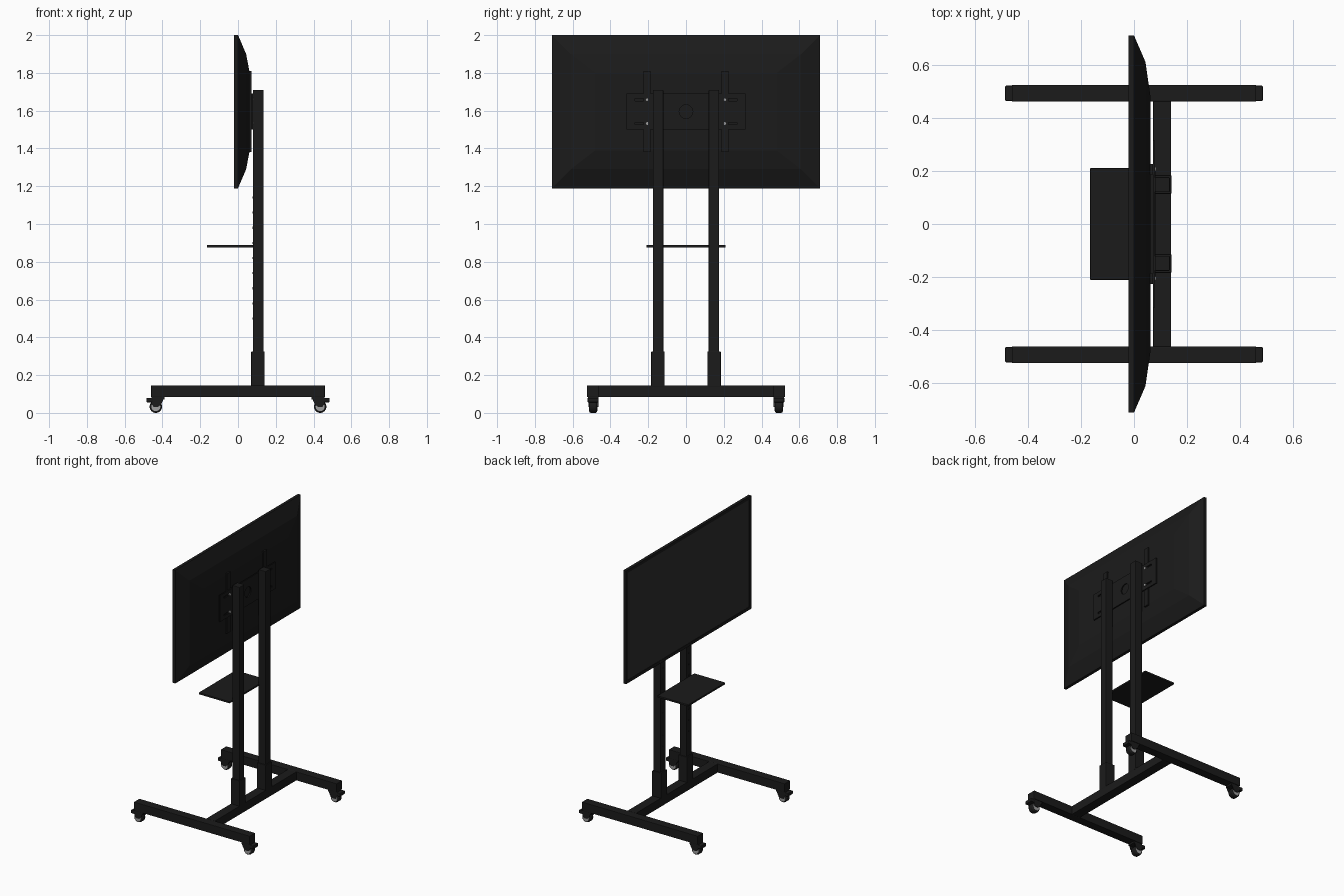
import bpy, bmesh
from math import pi

if "Cube" in bpy.data.objects:
    bpy.data.objects.remove(bpy.data.objects["Cube"])


def material(name, v):
    m = bpy.data.materials.new(name)
    m.diffuse_color = (v, v, v, 1)
    m.use_nodes = True
    m.node_tree.nodes["Principled BSDF"].inputs["Base Color"].default_value = m.diffuse_color
    return m


BLACK = material("black_metal", 0.011)
GLASS = material("screen_glass", 0.027)
STEEL = material("steel", 0.35)


def finish(name, bm, mat=BLACK, bevel=0.0, smooth=False):
    bmesh.ops.recalc_face_normals(bm, faces=bm.faces)
    me = bpy.data.meshes.new(name)
    bm.to_mesh(me)
    bm.free()
    me.materials.append(mat)
    ob = bpy.data.objects.new(name, me)
    bpy.context.collection.objects.link(ob)
    if bevel:
        b = ob.modifiers.new("bevel", 'BEVEL')
        b.width, b.segments, b.limit_method = bevel, 2, 'ANGLE'
    if smooth:
        bpy.ops.object.select_all(action='DESELECT')
        ob.select_set(True)
        bpy.context.view_layer.objects.active = ob
        bpy.ops.object.shade_smooth_by_angle()
    return ob


def box(name, x, y, z, mat=BLACK, bevel=0.0):
    bm = bmesh.new()
    bmesh.ops.create_cube(bm, size=1)
    for v in bm.verts:
        v.co = [(a + b) / 2 + c * (b - a) for (a, b), c in zip((x, y, z), v.co)]
    return finish(name, bm, mat, bevel)


def cylinder(name, centre, radius, depth, axis, mat=BLACK, bevel=0.0, n=24):
    bm = bmesh.new()
    bmesh.ops.create_cone(bm, cap_ends=True, segments=n, radius1=radius,
                          radius2=radius, depth=depth)
    ob = finish(name, bm, mat, bevel, True)
    ob.location = centre
    ob.rotation_euler = (0, pi / 2, 0) if axis == 'x' else (pi / 2, 0, 0)
    return ob


def prism(name, pts, y0, y1):
    bm = bmesh.new()
    f = bm.faces.new([bm.verts.new((x, y0, z)) for x, z in pts])
    ext = bmesh.ops.extrude_face_region(bm, geom=[f])["geom"]
    for v in ext:
        if isinstance(v, bmesh.types.BMVert):
            v.co.y = y1
    return finish(name, bm)


ZC = 1.595  # height of the screen centre

# television body: nested rectangles from recessed front to tapered back
rings = [(-0.017, 0.69, 0.385), (-0.021, 0.69, 0.385), (-0.021, 0.71, 0.406),
         (0.0, 0.71, 0.406), (0.043, 0.61, 0.305), (0.062, 0.48, 0.205)]
bm = bmesh.new()
loops = [[bm.verts.new((x, sy * hy, ZC + sz * hz))
          for sy, sz in ((-1, -1), (1, -1), (1, 1), (-1, 1))] for x, hy, hz in rings]
for a, b in zip(loops, loops[1:]):
    for i in range(4):
        j = (i + 1) % 4
        bm.faces.new((a[i], a[j], b[j], b[i]))
bm.faces.new(loops[0])
bm.faces.new(loops[-1])
finish("television_body", bm)
box("screen_panel", (-0.0185, -0.016), (-0.69, 0.69), (ZC - 0.385, ZC + 0.385), GLASS)

# wall-mount plate with centre hole and slots
plate = box("mount_plate", (0.071, 0.079), (-0.315, 0.315), (1.5, 1.69))
cutters = [cylinder("hole_cutter", (0.075, 0, ZC), 0.036, 0.05, 'x', n=32)]
for s in (-1, 1):
    for z in (1.532, 1.658):
        y = sorted((s * 0.195, s * 0.27))
        cutters.append(box("slot_cutter", (0.06, 0.09), y, (z - 0.006, z + 0.006)))
        cylinder("mount_bolt", (0.079, s * 0.206, z), 0.008, 0.008, 'x', STEEL, n=12)
for c in cutters:
    c.hide_render = True
    c.hide_set(True)
    m = plate.modifiers.new("cut", 'BOOLEAN')
    m.object, m.operation, m.solver = c, 'DIFFERENCE', 'EXACT'

for s in (-1, 1):
    # vertical mount rails
    box("mount_rail", (0.06, 0.072), sorted((s * 0.187, s * 0.226)), (1.38, 1.81))
    # uprights and their base sleeves
    box("upright", (0.079, 0.135), sorted((s * 0.12, s * 0.176)), (0.14, 1.71), bevel=0.003)
    box("upright_sleeve", (0.07, 0.141), sorted((s * 0.113, s * 0.184)), (0.14, 0.325), bevel=0.003)
    # adjustment holes down the viewer side of each upright
    for i in range(9):
        cylinder("adjust_bolt", (0.079, s * 0.148, 0.5 + i * 0.08), 0.006, 0.003, 'x', n=10)
    # floor legs
    box("floor_leg", (-0.46, 0.46), sorted((s * 0.461, s * 0.524)), (0.083, 0.145), bevel=0.003)

box("base_crossbar", (0.072, 0.14), (-0.462, 0.462), (0.083, 0.145), bevel=0.002)
box("shelf", (-0.165, 0.081), (-0.21, 0.21), (0.876, 0.889), bevel=0.002)

# casters: fork, wheel, hub and brake tab at each leg end
for sx in (-1, 1):
    for sy in (-1, 1):
        cx, cy = sx * 0.435, sy * 0.492
        fork = [(cx + sx * a, z) for a, z in
                ((0.024, 0.084), (-0.045, 0.084), (-0.03, 0.048), (-0.012, 0.032),
                 (0.012, 0.032), (0.024, 0.05))]
        for s in (-1, 1):
            prism("caster_fork", fork, cy + s * 0.024, cy + s * 0.028)
        box("caster_top", sorted((cx + sx * 0.024, cx - sx * 0.045)),
            (cy - 0.028, cy + 0.028), (0.07, 0.084))
        box("brake_tab", sorted((sx * 0.45, sx * 0.485)),
            (cy - 0.029, cy + 0.029), (0.056, 0.08), bevel=0.004)
        cylinder("caster_wheel", (cx, cy, 0.033), 0.033, 0.042, 'y', BLACK, 0.008, 32)
        cylinder("wheel_hub", (cx, cy, 0.033), 0.024, 0.045, 'y', STEEL, 0, 24)
